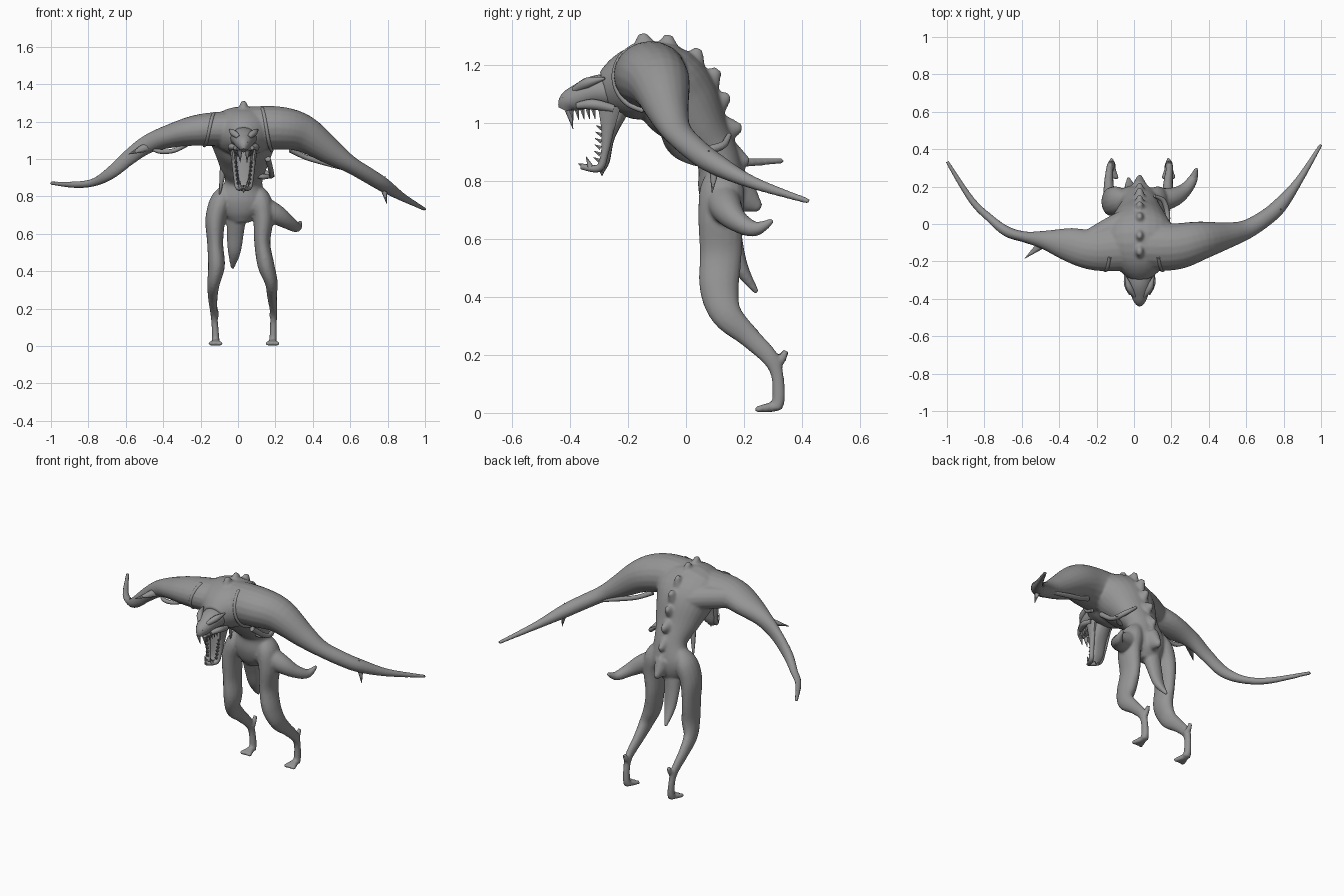
import bpy
import bmesh
import math
from mathutils import Vector

default_cube = bpy.data.objects.get("Cube")
if default_cube:
    bpy.data.objects.remove(default_cube, do_unlink=True)

AXIS_X, AXIS_Z = Vector((1, 0, 0)), Vector((0, 0, 1))
MIDLINE = .03   # the spine and head sit slightly to the left

skin = bpy.data.materials.new("grey skin")
skin.use_nodes = True
skin_colour = (.3, .3, .3, 1)
skin.diffuse_color = skin_colour
skin.node_tree.nodes["Principled BSDF"].inputs["Base Color"].default_value = skin_colour


def catmull_rom(before, start, end, after, t):
    """Smooth interpolation between the two middle control points."""
    linear = (end - before) * t
    square = (before * 2 - start * 5 + end * 4 - after) * t ** 2
    cube = (start * 3 - before - end * 3 + after) * t ** 3
    return start + (linear + square + cube) / 2


def tube(bm, controls, reference=AXIS_X, sides=16, steps=5):
    """Sweep an ellipse; each control is x, y, z, width radius, depth radius."""
    controls = [Vector((*c, c[-1])) if len(c) == 4 else Vector(c) for c in controls]
    padded = [controls[0]] + controls + [controls[-1]]
    samples = []
    for index in range(len(controls) - 1):
        for step in range(steps):
            samples.append(catmull_rom(*padded[index:index + 4], step / steps))
    samples.append(controls[-1])
    rings = []
    last = len(samples) - 1
    for index, sample in enumerate(samples):
        ahead = Vector(samples[min(index + 1, last)][:3])
        behind = Vector(samples[max(index - 1, 0)][:3])
        tangent = (ahead - behind).normalized()
        across = (reference - tangent * reference.dot(tangent)).normalized()
        depth = tangent.cross(across)
        centre = Vector(sample[:3])
        ring = []
        for side in range(sides):
            angle = math.tau * side / sides
            offset = across * math.cos(angle) * max(sample[3], .001)
            offset += depth * math.sin(angle) * max(sample[4], .001)
            ring.append(bm.verts.new(centre + offset))
        rings.append(ring)
    for lower, upper in zip(rings, rings[1:]):
        for side in range(sides):
            after = (side + 1) % sides
            bm.faces.new((lower[side], lower[after], upper[after], upper[side]))
    bm.faces.new(rings[0][::-1])
    bm.faces.new(rings[-1])


def spike(bm, base, tip, radius, sides=8):
    direction = Vector(tip) - Vector(base)
    reference = AXIS_X if abs(direction.x) < direction.length * .8 else AXIS_Z
    tube(bm, [(*base, radius), (*tip, .001)], reference, sides, steps=1)


def finish(name, bm, offset=0, voxel=None):
    bmesh.ops.recalc_face_normals(bm, faces=bm.faces)
    mesh = bpy.data.meshes.new(name)
    bm.to_mesh(mesh)
    bm.free()
    mesh.materials.append(skin)
    obj = bpy.data.objects.new(name, mesh)
    obj.location.x = offset
    bpy.context.collection.objects.link(obj)
    bpy.ops.object.select_all(action='DESELECT')
    obj.select_set(True)
    bpy.context.view_layer.objects.active = obj
    bpy.ops.object.shade_smooth_by_angle(angle=math.radians(50))
    if voxel:
        # Fuse overlapping limbs into one skin
        fuse = obj.modifiers.new("fuse", 'REMESH')
        fuse.mode = 'VOXEL'
        fuse.voxel_size = voxel
        fuse.use_smooth_shade = True
        relax = obj.modifiers.new("relax", 'SMOOTH')
        relax.factor = .5
        relax.iterations = 4
    return obj


# Torso, from pelvis over the hunched ribcage to the neck
body = bmesh.new()
tube(body, [
    (.015, .13, .66, .05, .04), (.015, .13, .71, .1, .07), (.02, .125, .78, .13, .083),
    (MIDLINE, .11, .88, .1, .075), (MIDLINE, .052, .97, .13, .1),
    (MIDLINE, -.015, 1.065, .165, .137), (MIDLINE, -.085, 1.145, .2, .135),
    (MIDLINE, -.2, 1.13, .15, .12), (MIDLINE, -.28, 1.11, .07, .07),
], sides=28)

# Arms tapering to long bare points
tube(body, [
    (.06, -.12, 1.16, .12, .13), (.22, -.12, 1.165, .115, .125),
    (.35, -.09, 1.135, .1, .105), (.5, -.06, 1.035, .068, .07),
    (.6, -.03, .97, .046, .052), (.7, .03, .91, .042, .045),
    (.78, .1, .86, .038, .04), (.88, .23, .795, .022), (1, .425, .73, .01),
], AXIS_Z, sides=20)
tube(body, [
    (0, -.12, 1.16, .1, .13), (-.2, -.14, 1.155, .085, .11),
    (-.35, -.11, 1.125, .065, .09), (-.48, -.085, 1.08, .05, .05),
    (-.58, -.07, 1.01, .042, .03), (-.68, -.04, .925, .034, .028),
    (-.77, .03, .875, .022), (-.87, .13, .862, .018), (-1, .335, .87, .01),
], AXIS_Z, sides=20)
# Shoulder blade webbing from the back to the right arm
tube(body, [(MIDLINE, .02, 1.11, .08, .09), (-.1, -.02, 1.14, .07, .07),
            (-.24, -.08, 1.15, .06, .05)], AXIS_Z)

# Legs share one profile; each follows its own sideways stance
leg_profile = [
    (.13, .85, .03, .04), (.125, .78, .058, .075), (.12, .68, .054, .078),
    (.12, .55, .043, .073), (.115, .43, .045, .068), (.14, .34, .034, .054),
    (.215, .265, .026, .038), (.29, .19, .02, .03), (.315, .13, .018, .022),
    (.32, .05, .02, .022), (.312, .013, .024, .018),
]
stances = {
    "right": (-.05, -.088, -.12, -.122, -.115, -.13, -.135, -.13, -.125, -.12, -.12),
    "left": (.09, .12, .135, .13, .15, .178, .182, .19, .19, .188, .185),
}
for stance in stances.values():
    tube(body, [(x, *profile) for x, profile in zip(stance, leg_profile)])
    foot = stance[-1]
    # Foot pad, splayed toes and heel spur
    for splay in (-1, 0, 1):
        tube(body, [(foot, .31, .022, .018), (foot + splay * .016, .27, .016, .015),
                    (foot + splay * .03, .24, .011, .011)], sides=8)
    tube(body, [(foot, .305, .16, .02), (foot, .33, .185, .016),
                (foot, .345, .215, .011)], sides=8)

# Curved hip horn
tube(body, [
    (.08, .12, .76, .07), (.2, .14, .705, .055), (.27, .18, .66, .038),
    (.315, .24, .635, .026), (.335, .3, .665, .009),
], AXIS_Z)

# Tail hanging between the legs
tube(body, [
    (-.005, .13, .73, .055), (-.015, .16, .6, .046, .035),
    (-.02, .19, .5, .034, .026), (-.03, .245, .415, .009),
])

# Dorsal ridge: flattened bumps, long along the spine and narrow across it
bumps = [(-.15, 1.31), (-.06, 1.305), (.045, 1.257), (.112, 1.185),
         (.15, 1.095), (.193, .985), (.217, .865), (.222, .78), (.257, .705)]
for y, z in bumps:
    outward = Vector((0, y + .1, z - .95)).normalized()
    tip = Vector((MIDLINE, y, z))
    tube(body, [(*(tip - outward * .09), .05, .075),
                (*tip, .012, .014)], sides=12, steps=1)
finish("body", body, voxel=.0075)

# Skull and snout
head = bmesh.new()
tube(head, [
    (0, -.23, 1.11, .075, .065), (0, -.31, 1.11, .066, .055),
    (0, -.37, 1.09, .05, .045), (0, -.405, 1.07, .034, .038),
    (0, -.42, 1.045, .014, .022),
])
for side in (-1, 1):
    # Brow ridge, cheekbone and nostril bump
    tube(head, [(side * .025, -.385, 1.115, .012), (side * .055, -.34, 1.14, .018),
                (side * .075, -.28, 1.155, .004)], AXIS_Z, sides=8)
    tube(head, [(side * .045, -.375, 1.06, .012), (side * .066, -.32, 1.065, .018),
                (side * .065, -.25, 1.05, .014)], AXIS_Z, sides=8)
    spike(head, (side * .018, -.4, 1.07), (side * .022, -.425, 1.09), .014)
finish("head", head, MIDLINE)

# Gaping lower jaw: two rails, throat and chin
jaw = bmesh.new()
for side in (-1, 1):
    tube(jaw, [
        (side * .058, -.265, 1.06, .018, .042), (side * .05, -.27, .98, .014, .024),
        (side * .04, -.28, .9, .014, .014), (side * .028, -.3, .845, .015, .014),
        (0, -.36, .85, .01),
    ], sides=10)
tube(jaw, [(0, -.235, 1.04, .05, .035), (0, -.26, .95, .043, .014),
           (0, -.275, .87, .035, .012), (0, -.295, .835, .024, .012)], sides=12)
spike(jaw, (0, -.29, .85), (0, -.29, .818), .018)
spike(jaw, (0, -.345, .85), (0, -.372, .86), .01)
finish("lower_jaw", jaw, MIDLINE)

# Teeth lining both jaws, with larger front fangs
teeth = bmesh.new()
for side in (-1, 1):
    for index in range(6):
        along = index / 5
        gum = Vector((side * (.042 - along * .012), -.288 - along * .01, .98 - along * .11))
        spike(teeth, gum, gum + Vector((0, -.022, .012)), .009, 6)
    for index in range(5):
        along = index / 4
        gum = Vector((side * (.046 - along * .018), -.32 - along * .075, 1.05 - along * .005))
        spike(teeth, gum, gum + Vector((0, .006, -.035)), .009, 6)
    spike(teeth, (side * .02, -.405, 1.045), (side * .018, -.39, .98), .013)
    spike(teeth, (side * .02, -.33, .85), (side * .02, -.345, .885), .01)
finish("teeth", teeth, MIDLINE)

# Loose tendons wrapped round the shoulders and hanging from the ribs
tendons = bmesh.new()
for side, tall in ((1, .118), (-1, .09)):
    strap = []
    for step in range(6):
        angle = math.radians(115 + 29 * step)
        strap.append((side * (.13 + step * .01), -.125 + math.cos(angle) * .122,
                      1.16 + math.sin(angle) * tall, .01))
    tube(tendons, strap, sides=8)
tube(tendons, [(.28, -.07, 1.05, .016), (.36, -.04, 1.01, .014),
               (.46, -.02, .98, .014), (.6, 0, .94, .01)], AXIS_Z, sides=8)
tube(tendons, [(-.26, -.12, 1.09, .016), (-.34, -.13, 1.045, .012),
               (-.42, -.13, 1.04, .012), (-.47, -.1, 1.06, .006)], AXIS_Z, sides=8)
tube(tendons, [(-.08, .04, .98, .016), (-.085, .05, .9, .014),
               (-.1, .07, .8, .003)], sides=8)
tube(tendons, [(.06, .04, .93, .014), (.13, .03, .905, .014),
               (.19, .08, .91, .008)], AXIS_Z, sides=8)
tube(tendons, [(.16, -.09, 1, .016), (.18, .03, .915, .014),
               (.16, .12, .92, .014), (.11, .15, .96, .008)], AXIS_Z, sides=8)
finish("tendons", tendons)

# Elbow and wrist barbs
barbs = bmesh.new()
spike(barbs, (-.47, -.09, 1.07), (-.585, -.185, 1.025), .032)
spike(barbs, (.775, .1, .86), (.795, .09, .76), .022)
spike(barbs, (.74, .07, .89), (.79, .08, .905), .018)
finish("barbs", barbs)
